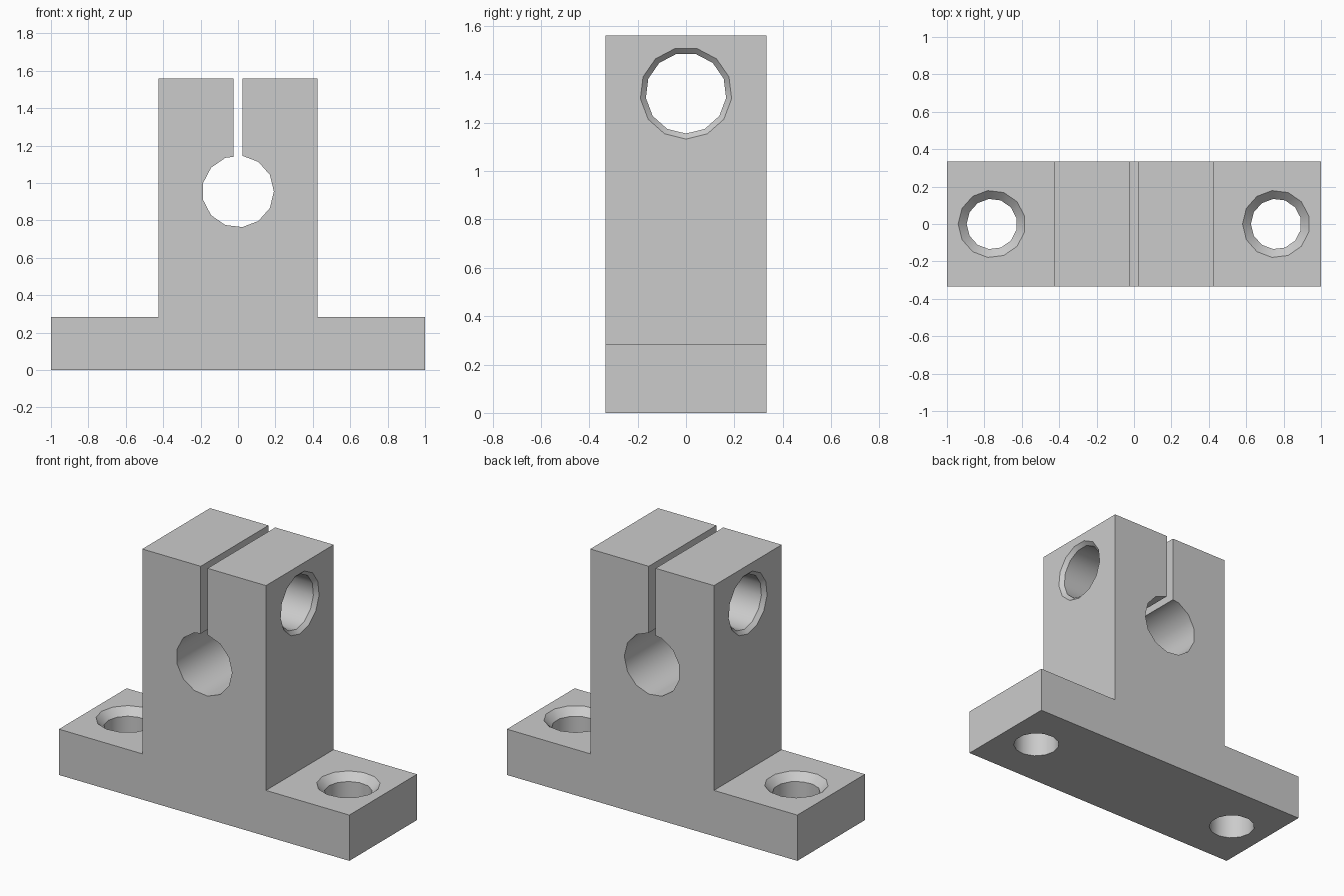
import bpy, bmesh
from math import sin, cos, pi
from mathutils import Matrix

cube = bpy.data.objects.get("Cube")
if cube:
    bpy.data.objects.remove(cube, do_unlink=True)

SIDES = 13
HALF_DEPTH, BASE_TOP, TOP = 0.333, 0.285, 1.56
COL, SLOT = 0.426, 0.0235
BORE_Z, BORE_R = 0.955, 0.192

grey = bpy.data.materials.new("light grey")
grey.use_nodes = True
colour = (0.6, 0.6, 0.6, 1)
grey.diffuse_color = colour
grey.node_tree.nodes["Principled BSDF"].inputs["Base Color"].default_value = colour


def finish(name, bm):
    bmesh.ops.recalc_face_normals(bm, faces=bm.faces)
    mesh = bpy.data.meshes.new(name)
    bm.to_mesh(mesh)
    bm.free()
    mesh.materials.append(grey)
    obj = bpy.data.objects.new(name, mesh)
    bpy.context.collection.objects.link(obj)
    return obj


def make_block():
    # Outline with the clamp slot opening into the round shaft bore
    step = 2 * pi / SIDES
    bore = [(BORE_R * cos((3 - k) * step), BORE_Z + BORE_R * sin((3 - k) * step))
            for k in range(SIDES)]
    bore[0] = (SLOT, bore[0][1])
    slot_foot = (-SLOT, bore[0][1] - 0.005)
    outline = [(-1, 0), (1, 0), (1, BASE_TOP), (COL, BASE_TOP), (COL, TOP), (SLOT, TOP)]
    outline += bore + [slot_foot, (-SLOT, TOP), (-COL, TOP), (-COL, BASE_TOP), (-1, BASE_TOP)]
    bm = bmesh.new()
    face = bm.faces.new([bm.verts.new((x, -HALF_DEPTH, z)) for x, z in outline])
    out = bmesh.ops.extrude_face_region(bm, geom=[face])
    moved = [v for v in out["geom"] if isinstance(v, bmesh.types.BMVert)]
    bmesh.ops.translate(bm, verts=moved, vec=(0, 2 * HALF_DEPTH, 0))
    return finish("shaft_support_block", bm)


def make_cutter(name, stations, matrix):
    # Stepped round cutter from (radius, height) stations
    bm = bmesh.new()
    rings = [[bm.verts.new((-r * cos(2 * pi * i / SIDES), r * sin(2 * pi * i / SIDES), h))
              for i in range(SIDES)] for r, h in stations]
    for a, b in zip(rings, rings[1:]):
        for i in range(SIDES):
            j = (i + 1) % SIDES
            bm.faces.new((a[i], a[j], b[j], b[i]))
    bm.faces.new(rings[0])
    bm.faces.new(rings[-1])
    bm.transform(matrix)
    return finish(name, bm)


block = make_block()
cutters = []

# Countersunk mounting holes in the two feet
for side in (-1, 1):
    r, big, out = 0.135, 0.18, 0.05
    stations = [(r, -out), (r, BASE_TOP - (big - r)), (big + out, BASE_TOP + out)]
    cutters.append(make_cutter("foot_hole_cutter", stations,
                               Matrix.Translation((side * 0.76, 0, 0))))

# Cross hole for the clamp screw, chamfered at both outer faces
r, big, out = 0.167, 0.19, 0.03
end, neck = COL + out, COL - (big - r)
stations = [(big + out, -end), (r, -neck), (r, neck), (big + out, end)]
cutters.append(make_cutter("clamp_hole_cutter", stations,
                           Matrix.Translation((0, 0, 1.322)) @ Matrix.Rotation(pi / 2, 4, "Y")
                           @ Matrix.Rotation(pi, 4, "Z")))

bpy.context.view_layer.objects.active = block
for cutter in cutters:
    mod = block.modifiers.new("hole", "BOOLEAN")
    mod.operation = "DIFFERENCE"
    mod.solver = "EXACT"
    mod.object = cutter
    bpy.ops.object.modifier_apply(modifier=mod.name)
    bpy.data.objects.remove(cutter, do_unlink=True)

# Smooth hole walls, sharp block edges
bpy.ops.object.select_all(action="DESELECT")
block.select_set(True)
bpy.ops.object.shade_smooth_by_angle(angle=0.6)
